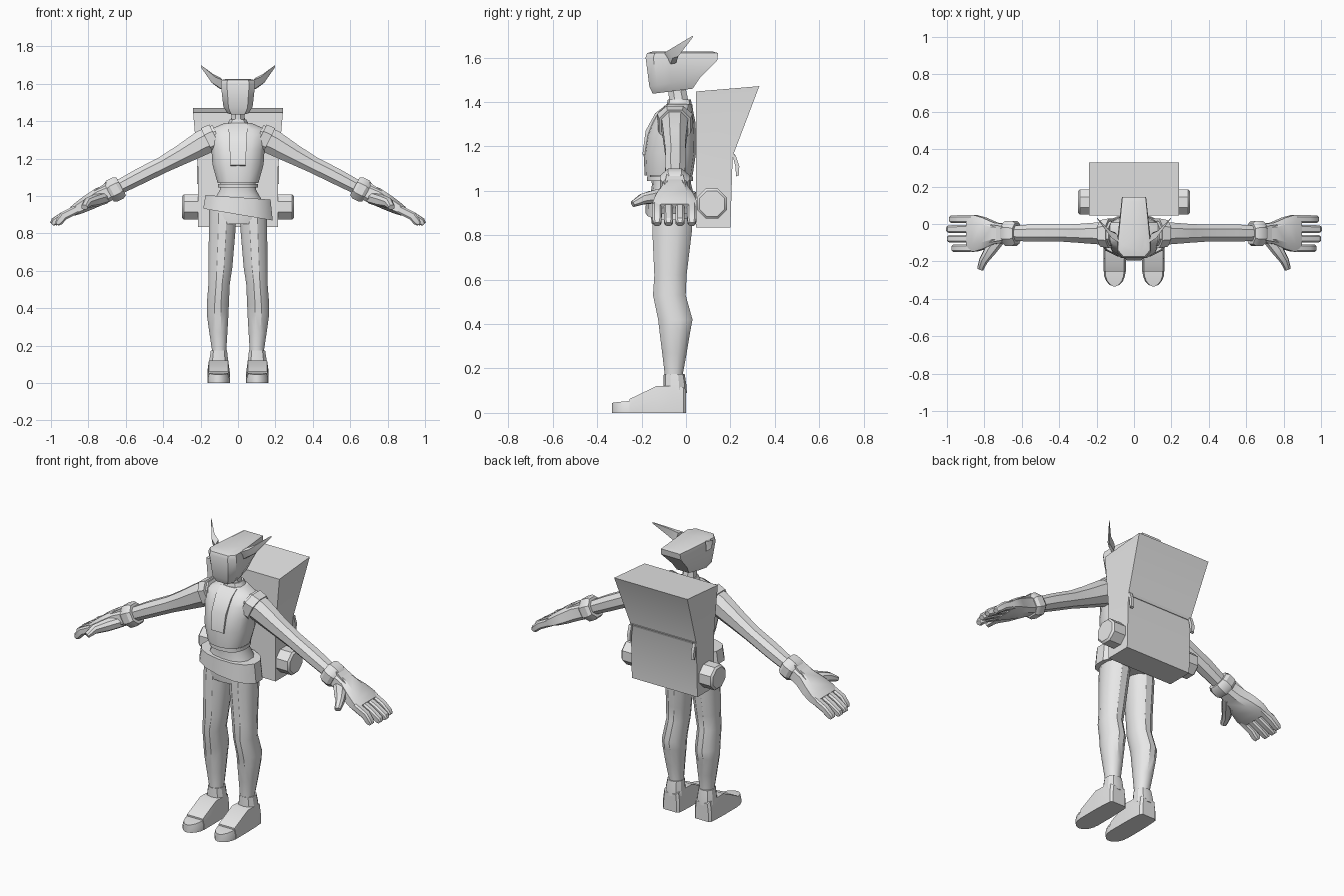
import bpy, bmesh, math
from mathutils import Vector

grey = bpy.data.materials.new("light_grey")
grey.diffuse_color = (0.8, 0.8, 0.8, 1)
X, Y, Z = Vector((1, 0, 0)), Vector((0, 1, 0)), Vector((0, 0, 1))


def loft(name, rings, side=1):
    """Skin a list of equal-length point rings, with capped ends."""
    bm = bmesh.new()
    rows = [[bm.verts.new((p[0] * side, p[1], p[2])) for p in r] for r in rings]
    n = len(rows[0])
    for a, b in zip(rows, rows[1:]):
        for i in range(n):
            j = (i + 1) % n
            bm.faces.new((a[i], a[j], b[j], b[i]))
    bm.faces.new(rows[0])
    bm.faces.new(rows[-1])
    bmesh.ops.recalc_face_normals(bm, faces=bm.faces)
    me = bpy.data.meshes.new(name)
    bm.to_mesh(me)
    bm.free()
    me.materials.append(grey)
    ob = bpy.data.objects.new(name, me)
    bpy.context.collection.objects.link(ob)
    return ob


def ring(c, u, v, a, b, n=10, power=1.0):
    """Ellipse; power below 1 makes it boxier."""
    pts = []
    for i in range(n):
        t = math.tau * (i + 0.5) / n
        cs, sn = math.cos(t), math.sin(t)
        cs = math.copysign(abs(cs) ** power, cs)
        sn = math.copysign(abs(sn) ** power, sn)
        pts.append(Vector(c) + u * (a * cs) + v * (b * sn))
    return pts


def upright(sections, n=12, power=0.85):
    """Rings from (z, centre x, centre y, half width, half depth)."""
    return [ring((cx, cy, z), X, Y, a, b, n, power) for z, cx, cy, a, b in sections]


def tube(name, path, side=1, n=8, power=1.0):
    """Limb along (x, y, z, half width, half thickness) sections."""
    pts = [Vector(s[:3]) for s in path]
    rings = []
    for i, s in enumerate(path):
        d = (pts[min(i + 1, len(pts) - 1)] - pts[max(i - 1, 0)]).normalized()
        u = (Y - d * d.y).normalized() if abs(d.y) < 0.7 else (X - d * d.x).normalized()
        rings.append(ring(pts[i], u, d.cross(u), s[3], s[4], n, power))
    return loft(name, rings, side)


# Head: tapered helmet, wide at the front and narrow at the back
def head_ring(w, wb, yf, zf, yb, zb):
    out = [(-w * .65, yf), (w * .65, yf), (w, yf + .035), (w * .97, yf + .1),
           (wb, yb), (-wb, yb), (-w * .97, yf + .1), (-w, yf + .035)]
    return [(x, y, zf + (zb - zf) * (y - yf) / (yb - yf)) for x, y in out]


loft("head", [head_ring(.055, .04, -.15, 1.437, .03, 1.46),
              head_ring(.078, .05, -.165, 1.47, .06, 1.505),
              head_ring(.092, .065, -.182, 1.60, .14, 1.585),
              head_ring(.086, .062, -.175, 1.62, .145, 1.62),
              head_ring(.06, .05, -.15, 1.627, .12, 1.627)])
tube("neck", [(0, -.03, 1.36, .05, .05), (0, -.035, 1.42, .045, .038),
              (0, -.045, 1.48, .042, .036)])
loft("collar", upright([(1.37, 0, -.03, .07, .06), (1.41, 0, -.03, .045, .052)], 10))

# Torso and jacket
loft("jacket", upright([(1.07, 0, -.078, .112, .108), (1.17, 0, -.073, .14, .118),
                        (1.25, 0, -.066, .145, .112), (1.31, 0, -.056, .16, .098),
                        (1.355, 0, -.047, .155, .08), (1.39, 0, -.03, .075, .058)], 14))
front = [(-.185, 1.16), (-.196, 1.165), (-.182, 1.27), (-.138, 1.35), (-.085, 1.39),
         (-.05, 1.36), (-.1, 1.2)]
loft("chest_panel", [[(s * (.04 + .012 * (z - 1.16) / .23), y, z) for y, z in front]
                     for s in (-1, 1)])
loft("waist", upright([(1.08, 0, -.07, .095, .095), (1.03, 0, -.065, .1, .088),
                       (.98, 0, -.062, .13, .098), (.9, 0, -.062, .152, .098),
                       (.85, 0, -.062, .14, .092)], 14))
loft("waist_band", upright([(1.045, 0, -.072, .108, .104), (1.065, 0, -.072, .108, .104)], 14))

# Slanted hip belt
belt = []
for rx, ry, lift in ((.165, .1, -.5), (.19, .117, -.5), (.178, .112, .5), (.15, .1, .5)):
    r = ring((0, -.066, 0), X, Y, rx, ry, 14, .9)
    belt.append([(p.x, p.y, .947 - .12 * p.x + lift * (.092 + .1 * p.x)) for p in r])
loft("belt", belt)

# Backpack with flared upper half
pack = [(.045, .835, .215, .2), (.045, 1.155, .215, .21),
        (.045, 1.447, .24, .33)]
rings = [[(-w, yf, z), (w, yf, z), (w, yb, z + (.024 if z > 1.4 else 0)),
          (-w, yb, z + (.024 if z > 1.4 else 0))] for yf, z, w, yb in pack]
loft("backpack", rings)
loft("pack_flap_edge", [[(s * .213, .2, 1.15), (s * .213, .214, 1.15),
                         (s * .213, .22, 1.165), (s * .213, .2, 1.165)] for s in (-1, 1)])

for side, tag in ((1, "left"), (-1, "right")):
    # Bedroll ends and strap ends on the pack
    loft("bedroll_" + tag, [ring((x, .117, .942), Y, Z, r, r, 8)
                            for x, r in ((.2, .073), (.29, .073), (.3, .062))], side)
    strap = [(.21, 1.16), (.224, 1.16), (.24, 1.11), (.238, 1.07), (.226, 1.065), (.222, 1.11)]
    loft("strap_end_" + tag, [[(x, y, z) for y, z in strap] for x in (.2, .218)], side)

    # Pointed ears
    loft("ear_" + tag, [
        [(.08, -.1, 1.62), (.085, -.07, 1.57), (.1, -.045, 1.575), (.09, -.055, 1.63)],
        [(.12, -.075, 1.635), (.125, -.06, 1.597), (.14, -.035, 1.605), (.13, -.035, 1.65)],
        [(.194, .028, 1.697), (.196, .027, 1.69), (.199, .03, 1.69), (.197, .032, 1.698)]], side)

    # Arm and shoulder seam
    tube("arm_" + tag, [(.11, -.05, 1.32, .07, .07), (.19, -.05, 1.285, .062, .072),
                        (.30, -.05, 1.222, .053, .058), (.40, -.048, 1.168, .048, .048),
                        (.53, -.048, 1.103, .05, .046), (.66, -.05, 1.035, .042, .04)],
         side, 8, .9)
    tube("sleeve_seam_" + tag, [(.12, -.05, 1.315, .085, .08), (.165, -.05, 1.293, .076, .083)],
         side, 8, .85)

    # Glove: cuff, palm, back plate, fingers and thumb
    tube("cuff_" + tag, [(.625, -.05, 1.052, .06, .058), (.64, -.05, 1.044, .072, .068),
                         (.675, -.05, 1.026, .072, .068), (.69, -.05, 1.018, .06, .058)],
         side, 8, .9)
    tube("palm_" + tag, [(.67, -.05, 1.028, .05, .048), (.74, -.05, .998, .06, .05),
                         (.80, -.05, .965, .088, .044), (.85, -.05, .937, .103, .036),
                         (.885, -.05, .918, .101, .027)], side, 8, .6)
    loft("hand_plate_" + tag, [[(.69, -.085, 1.085 + h), (.69, -.015, 1.085 + h),
                                (.785, .0, 1.02 + h), (.785, -.1, 1.02 + h)]
                               for h in (-.05, -.002)], side)
    for i, (y, tip) in enumerate(((-.13, .972), (-.079, .996), (-.027, 1.0), (.026, .985))):
        tube(f"finger_{i + 1}_{tag}", [(.86, y, .93, .022, .024),
                                       (.93, y, .895, .022, .024),
                                       (tip - .015, y, .862, .021, .021),
                                       (tip - .004, y, .85, .015, .012)], side, 8, .6)
    tube("thumb_" + tag, [(.715, -.07, .99, .035, .032), (.765, -.135, .975, .034, .032),
                          (.805, -.195, .963, .024, .026), (.822, -.24, .94, .018, .014)],
         side, 8, .8)

    # Leg
    loft("leg_" + tag, upright([(.93, .082, -.06, .074, .088), (.83, .084, -.062, .074, .093),
                                (.62, .094, -.07, .066, .075), (.53, .101, -.075, .059, .076),
                                (.42, .108, -.048, .061, .08), (.37, .109, -.05, .06, .072),
                                (.27, .105, -.052, .05, .057), (.18, .101, -.055, .04, .043),
                                (.08, .101, -.055, .04, .045)], 12, .95), side)

    # Boot: ankle collar, upper and rounded toe cap
    loft("boot_collar_" + tag, upright([(.09, .103, -.05, .055, .054), (.125, .103, -.05, .052, .052),
                                        (.175, .102, -.053, .045, .047)], 10), side)

    def foot(sections):
        return [[(.104 - w, y, 0), (.104 - w, y, h * .5), (.104 - w * .86, y, h),
                 (.104 + w * .86, y, h), (.104 + w, y, h * .5), (.104 + w, y, 0)]
                for y, w, h in sections]
    loft("boot_" + tag, foot([(0, .042, .105), (-.012, .054, .115), (-.06, .058, .12),
                              (-.13, .06, .122), (-.255, .06, .062)]), side)
    loft("toe_cap_" + tag, foot([(-.24, .058, .054), (-.275, .057, .052), (-.305, .045, .049),
                                 (-.325, .026, .046), (-.333, .008, .045)]), side)

# Smooth rounded areas, keep hard edges
bpy.ops.object.select_all(action='SELECT')
bpy.context.view_layer.objects.active = bpy.context.selected_objects[0]
bpy.ops.object.shade_smooth_by_angle(angle=math.radians(32))
